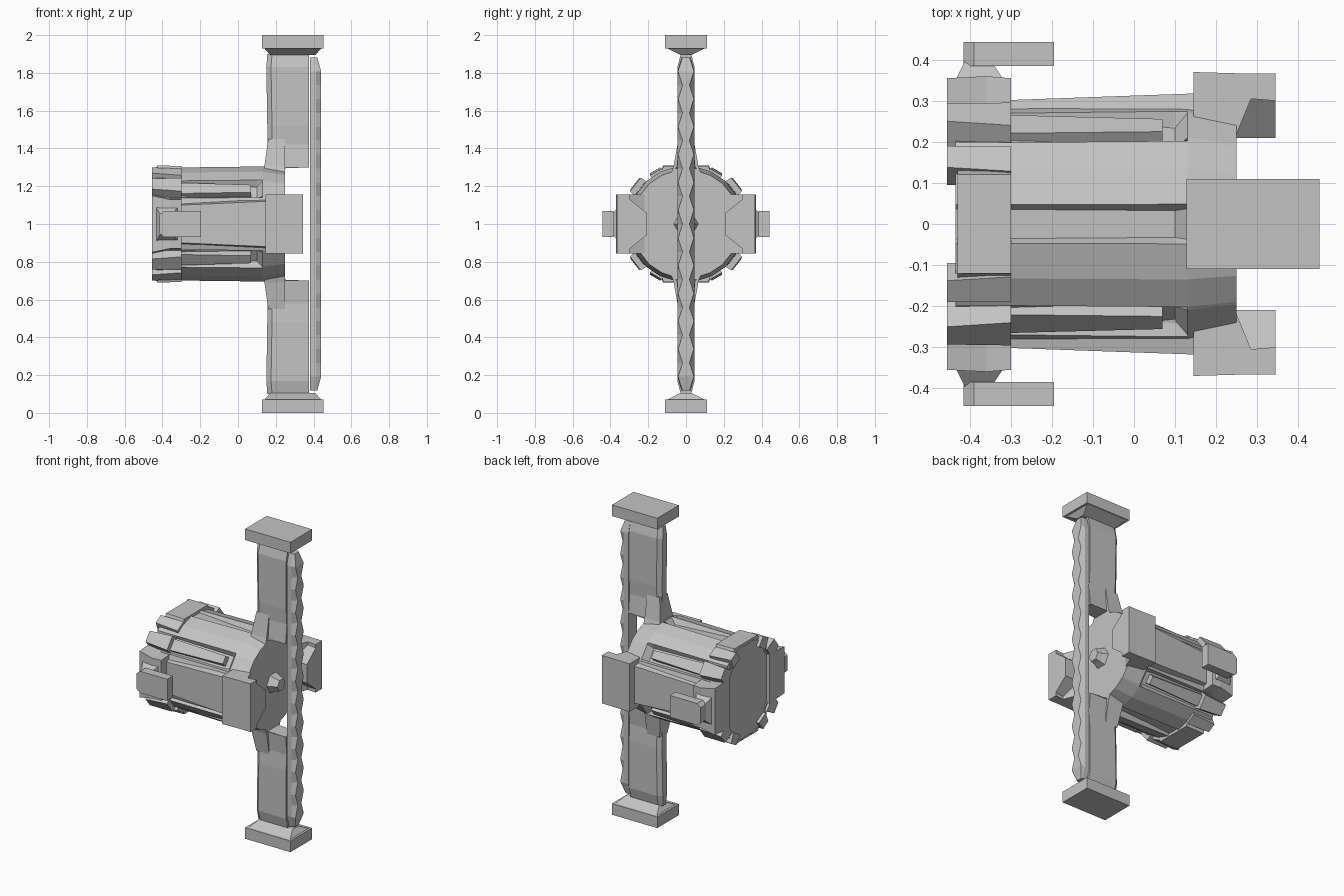
import bpy, bmesh
from math import sin, cos, radians, pi

if "Cube" in bpy.data.objects:
    bpy.data.objects.remove(bpy.data.objects["Cube"])

grey = bpy.data.materials.new("hull grey")
grey.diffuse_color = (0.55, 0.55, 0.55, 1)
grey.use_nodes = True
grey.node_tree.nodes["Principled BSDF"].inputs["Base Color"].default_value = grey.diffuse_color


def finish(name, bm):
    bmesh.ops.recalc_face_normals(bm, faces=bm.faces)
    me = bpy.data.meshes.new(name)
    bm.to_mesh(me)
    bm.free()
    me.materials.append(grey)
    ob = bpy.data.objects.new(name, me)
    bpy.context.collection.objects.link(ob)
    return ob


def loft(name, rings):
    """Skin a list of equal-length point rings and close both ends."""
    bm = bmesh.new()
    vs = [[bm.verts.new(p) for p in r] for r in rings]
    n = len(vs[0])
    for a, b in zip(vs, vs[1:]):
        for i in range(n):
            j = (i + 1) % n
            bm.faces.new((a[i], a[j], b[j], b[i]))
    bm.faces.new(vs[0])
    bm.faces.new(vs[-1])
    return finish(name, bm)


def box(name, x0, x1, y0, y1, z0, z1):
    return loft(name, [[(x0, y0, z), (x1, y0, z), (x1, y1, z), (x0, y1, z)]
                       for z in (z0, z1)])


def radial(name, deg, stations):
    """Block around the barrel; stations are (x, inner r, outer r, inner half, outer half)."""
    a = radians(deg)
    rings = []
    for x, ri, ro, hi, ho in stations:
        rings.append([(x, r * cos(a) - t * sin(a), 1 + r * sin(a) + t * cos(a))
                      for r, t in ((ri, -hi), (ro, -ho), (ro, ho), (ri, hi))])
    return loft(name, rings)


# barrel body with six shallow lengthwise grooves
GROOVES = (90, 38, 142, -38, -142, -90)


def barrel_ring(x, r, depth):
    marks = []
    for g in GROOVES:
        h = 9 if abs(g) == 90 else 11
        for d, k in ((-h, 0), (-h + 2, 1), (h - 2, 1), (h, 0)):
            marks.append(((g + d) % 360, k))
    marks += [(a % 360, 0) for a in (64, 116, -64, -116, 10, -10, 170, -170)]
    return [(x, (r - k * depth) * cos(radians(a)), 1 + (r - k * depth) * sin(radians(a)))
            for a, k in sorted(marks)]


loft("barrel_body", [barrel_ring(-0.435, 0.305, 0.01), barrel_ring(-0.3, 0.303, 0.012),
                     barrel_ring(0.10, 0.308, 0.04), barrel_ring(0.13, 0.308, 0.0),
                     barrel_ring(0.25, 0.288, 0.0)])

# slim bars lying in the side grooves
for g in (38, 142, -38, -142):
    radial("groove_bar", g, [(-0.44, 0.25, 0.31, 0.045, 0.04),
                             (0.07, 0.25, 0.305, 0.03, 0.025)])

# toothed collar at the rear
for s in (1, -1):
    for m in (0, 1):
        def ang(d):
            return s * (180 - d if m else d)
        radial("collar_tooth", ang(38), [(-0.455, 0.26, 0.345, 0.05, 0.035),
                                         (-0.3, 0.26, 0.34, 0.055, 0.045)])
        radial("collar_tooth_upper", ang(60), [(-0.455, 0.26, 0.328, 0.04, 0.03),
                                               (-0.3, 0.26, 0.318, 0.04, 0.035)])
    radial("collar_cap", 90 * s, [(-0.43, 0.27, 0.31, 0.14, 0.12),
                                  (-0.3, 0.27, 0.307, 0.13, 0.12)])

for s in (1, -1):
    side = 0 if s > 0 else 180
    # big side block of the collar
    radial("collar_side_block", side, [(-0.455, 0.2, 0.355, 0.16, 0.15),
                                       (-0.36, 0.2, 0.36, 0.14, 0.13),
                                       (-0.3, 0.2, 0.355, 0.14, 0.13)])
    # raised panel along the flank
    radial("flank_panel", side, [(-0.3, 0.2, 0.302, 0.13, 0.1),
                                 (0.15, 0.2, 0.318, 0.14, 0.12)])
    # rear thruster pod and its bracket
    loft("rear_pod", [[(x, s * y, 1 + dz) for y, dz in
                       ((0.385, -h), (0.443, -h), (0.443, h), (0.385, h))]
                      for x, h in ((-0.415, 0.05), (-0.39, 0.07), (-0.195, 0.07))])
    loft("rear_pod_bracket", [[(x0, s * y, 1 - h), (x1, s * y, 1 - h),
                               (x1, s * y, 1 + h), (x0, s * y, 1 + h)]
                              for y, x0, x1, h in ((0.34, -0.44, -0.31, 0.1),
                                                   (0.40, -0.41, -0.35, 0.05))])
    # front side pod
    radial("front_pod", side, [(0.145, 0.25, 0.37, 0.155, 0.155),
                               (0.25, 0.22, 0.367, 0.155, 0.155),
                               (0.285, 0.305, 0.366, 0.155, 0.155),
                               (0.345, 0.30, 0.366, 0.155, 0.155)])
    radial("front_pod_lip", side, [(0.25, 0.21, 0.31, 0.06, 0.14),
                                   (0.345, 0.21, 0.31, 0.06, 0.14)])

# hub on the nose
loft("nose_hub", [[(x, r * cos(i * pi / 3), 1 + r * sin(i * pi / 3)) for i in range(6)]
                  for x, r in ((0.24, 0.07), (0.28, 0.05), (0.31, 0.04))])


# fin panels, fin roots and end caps, above and below
for s in (1, -1):
    tag = "upper" if s > 0 else "lower"

    def section(d, x0, x1, y):
        z = 1 + s * d
        return [(x0 + 0.015, -y * 0.5, z), (x0 + 0.04, -y, z), (x1, -y, z),
                (x1, y, z), (x0 + 0.04, y, z), (x0 + 0.015, y * 0.5, z)]

    loft(tag + "_fin", [section(0.25, 0.135, 0.25, 0.06), section(0.295, 0.135, 0.25, 0.055),
                        section(0.30, 0.135, 0.375, 0.05), section(0.42, 0.14, 0.375, 0.038),
                        section(0.52, 0.14, 0.375, 0.045), section(0.83, 0.135, 0.375, 0.045),
                        section(0.90, 0.14, 0.375, 0.028)])
    loft(tag + "_fin_root", [[(x0, -y, 1 + s * d), (0.25, -y, 1 + s * d),
                              (0.25, y, 1 + s * d), (x0, y, 1 + s * d)]
                             for d, x0, y in ((0.25, 0.135, 0.085), (0.31, 0.14, 0.065),
                                              (0.45, 0.16, 0.04))])
    loft(tag + "_cap_neck", [[(x0, -y, 1 + s * d), (x1, -y, 1 + s * d),
                              (x1, y, 1 + s * d), (x0, y, 1 + s * d)]
                             for d, x0, x1, y in ((0.895, 0.17, 0.41, 0.03),
                                                  (0.93, 0.14, 0.44, 0.1))])
    lo, hi = sorted((1 + s * 0.928, 1 + s))
    box(tag + "_cap", 0.128, 0.452, -0.11, 0.11, lo, hi)

# front blade: one tall strut with a zigzag leading edge
rings = []
for k in range(-12, 13):
    z = 1 + k * 0.0735
    wide = k % 2
    end = 0.02 if abs(k) == 12 else 0
    y = 0.042 if wide else 0.018
    rings.append([(0.38, -0.045 + end, z), (0.412, -0.045 + end, z), (0.44 - end, -y, z),
                  (0.44 - end, y, z), (0.412, 0.045 - end, z), (0.38, 0.045 - end, z)])
loft("front_blade", rings)
